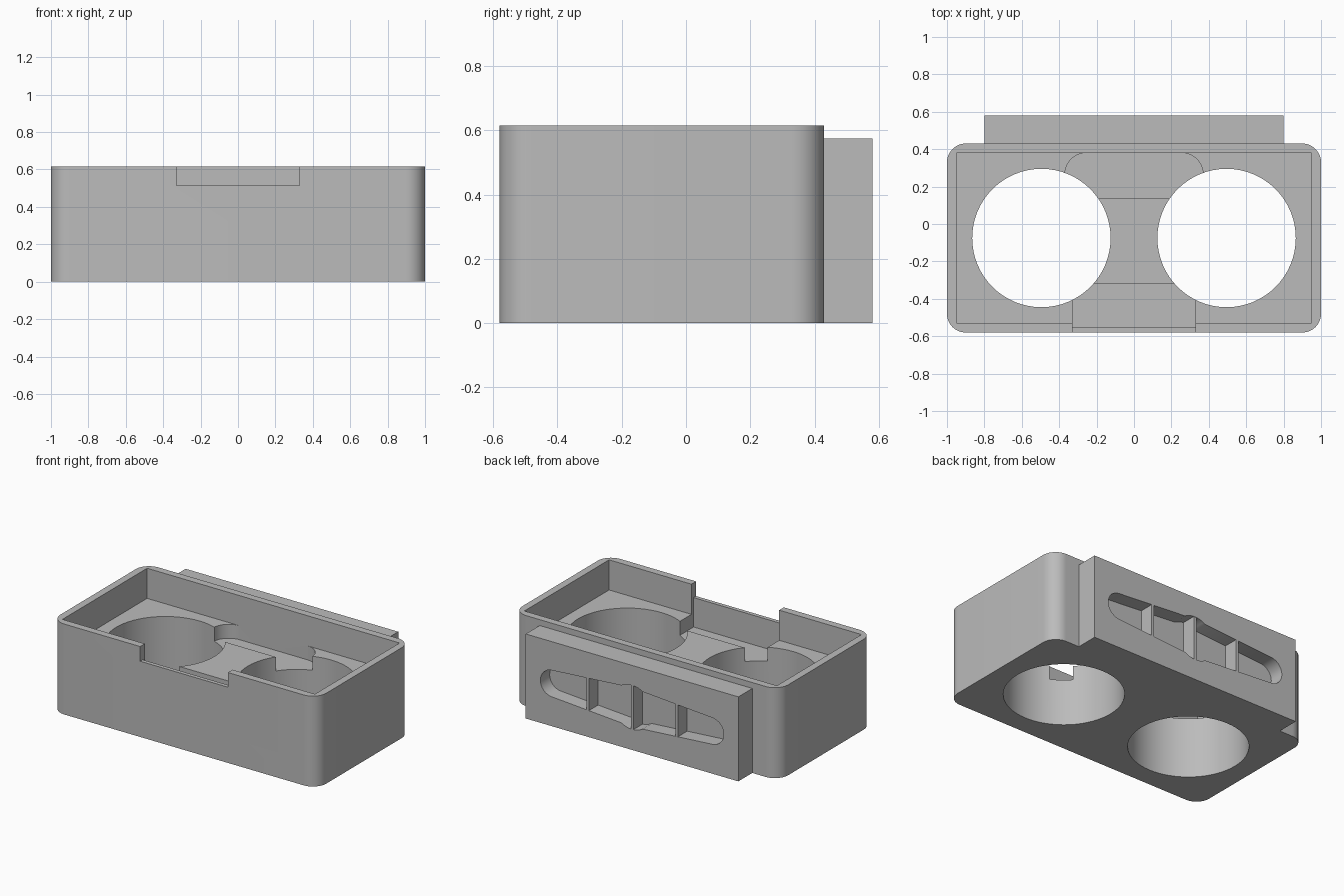
import bpy, bmesh, math
from mathutils import Vector

cube = bpy.data.objects.get("Cube")
if cube:
    bpy.data.objects.remove(cube, do_unlink=True)

grey = bpy.data.materials.new("plain grey")
grey.use_nodes = True
COLOUR = (0.5, 0.5, 0.5, 1)
grey.diffuse_color = COLOUR
grey.node_tree.nodes["Principled BSDF"].inputs["Base Color"].default_value = COLOUR


def arc(cx, cy, r, a0, a1, n):
    """Points along an arc, angles in degrees."""
    angles = [math.radians(a0 + (a1 - a0) * i / n) for i in range(n + 1)]
    return [(cx + r * math.cos(a), cy + r * math.sin(a)) for a in angles]


def rounded_rect(x0, x1, y0, y1, r, n=12):
    corners = [(x1 - r, y1 - r), (x0 + r, y1 - r), (x0 + r, y0 + r), (x1 - r, y0 + r)]
    return [p for i, (cx, cy) in enumerate(corners)
            for p in arc(cx, cy, r, 90 * i, 90 * i + 90, n)]


def rect(x0, x1, y0, y1):
    return [(x0, y0), (x1, y0), (x1, y1), (x0, y1)]


def prism(name, outline, lo, hi, axis="z"):
    """Extrude an outline along z, or an (x, z) outline along y."""
    place = (lambda p, d: (p[0], p[1], d)) if axis == "z" else (lambda p, d: (p[0], d, p[1]))
    bm = bmesh.new()
    face = bm.faces.new([bm.verts.new(place(p, lo)) for p in outline])
    top = bmesh.ops.extrude_face_region(bm, geom=[face])["geom"]
    shift = Vector(place((0, 0), hi - lo))
    bmesh.ops.translate(bm, vec=shift, verts=[g for g in top if isinstance(g, bmesh.types.BMVert)])
    bmesh.ops.recalc_face_normals(bm, faces=bm.faces)
    mesh = bpy.data.meshes.new(name)
    bm.to_mesh(mesh)
    bm.free()
    mesh.materials.append(grey)
    obj = bpy.data.objects.new(name, mesh)
    bpy.context.collection.objects.link(obj)
    return obj


def carve(obj, cutters):
    """Subtract each cutter, then discard it."""
    bpy.context.view_layer.objects.active = obj
    for cutter in cutters:
        cutter.hide_render = True
        mod = obj.modifiers.new("cut", "BOOLEAN")
        mod.operation, mod.solver, mod.object = "DIFFERENCE", "EXACT", cutter
        bpy.ops.object.modifier_apply(modifier=mod.name)
        bpy.data.objects.remove(cutter, do_unlink=True)


def smooth(obj):
    bpy.ops.object.select_all(action="DESELECT")
    obj.select_set(True)
    bpy.context.view_layer.objects.active = obj
    bpy.ops.object.shade_smooth_by_angle(angle=math.radians(30))


TOP, FLOOR, POCKET = 0.615, 0.41, 0.315
ABOVE = TOP + 0.1

# Tray body with cavity, two round wells, two shallow pockets and a front notch
body = prism("tray_body", rounded_rect(-1, 1, -0.58, 0.43, 0.1), 0, TOP)
back_pocket = arc(0.255, 0.265, 0.115, 0, 90, 10) + arc(-0.255, 0.265, 0.115, 90, 180, 10)
back_pocket += [(-0.37, 0.135), (0.37, 0.135)]
cutters = [
    prism("cavity", rect(-0.95, 0.95, -0.53, 0.38), FLOOR, ABOVE),
    prism("back_pocket", back_pocket, POCKET, FLOOR + 0.05),
    prism("front_pocket", rect(-0.33, 0.33, -0.553, -0.32), POCKET, ABOVE),
    prism("front_notch", rect(-0.33, 0.33, -0.65, -0.5), 0.515, ABOVE),
]
for side in (-1, 1):
    cutters.append(prism("well", arc(side * 0.495, -0.075, 0.37, 0, 360, 64)[:-1], -0.1, ABOVE))
carve(body, cutters)
smooth(body)

# Back mounting rail with a tapered slot that swells in the middle
rail = prism("mounting_rail", rect(-0.8, 0.8, 0, 0.575), 0.428, 0.58, "y")
MID = 0.29
slot = (arc(0.6, MID, 0.09, -85, 85, 16) + arc(0, MID, 0.15, 58, 122, 10)
        + arc(-0.6, MID, 0.09, 95, 265, 16) + arc(0, MID, 0.15, 238, 302, 10))
carve(rail, [prism("slot", slot, 0.48, 0.7, "y")])
smooth(rail)

# Thin upright dividers inside the slot
for name, x, half in (("left", 0.335, 0.112), ("middle", 0, 0.15), ("right", -0.335, 0.112)):
    prism(name + "_divider", rect(x - 0.01, x + 0.01, MID - half, MID + half), 0.475, 0.579, "y")
